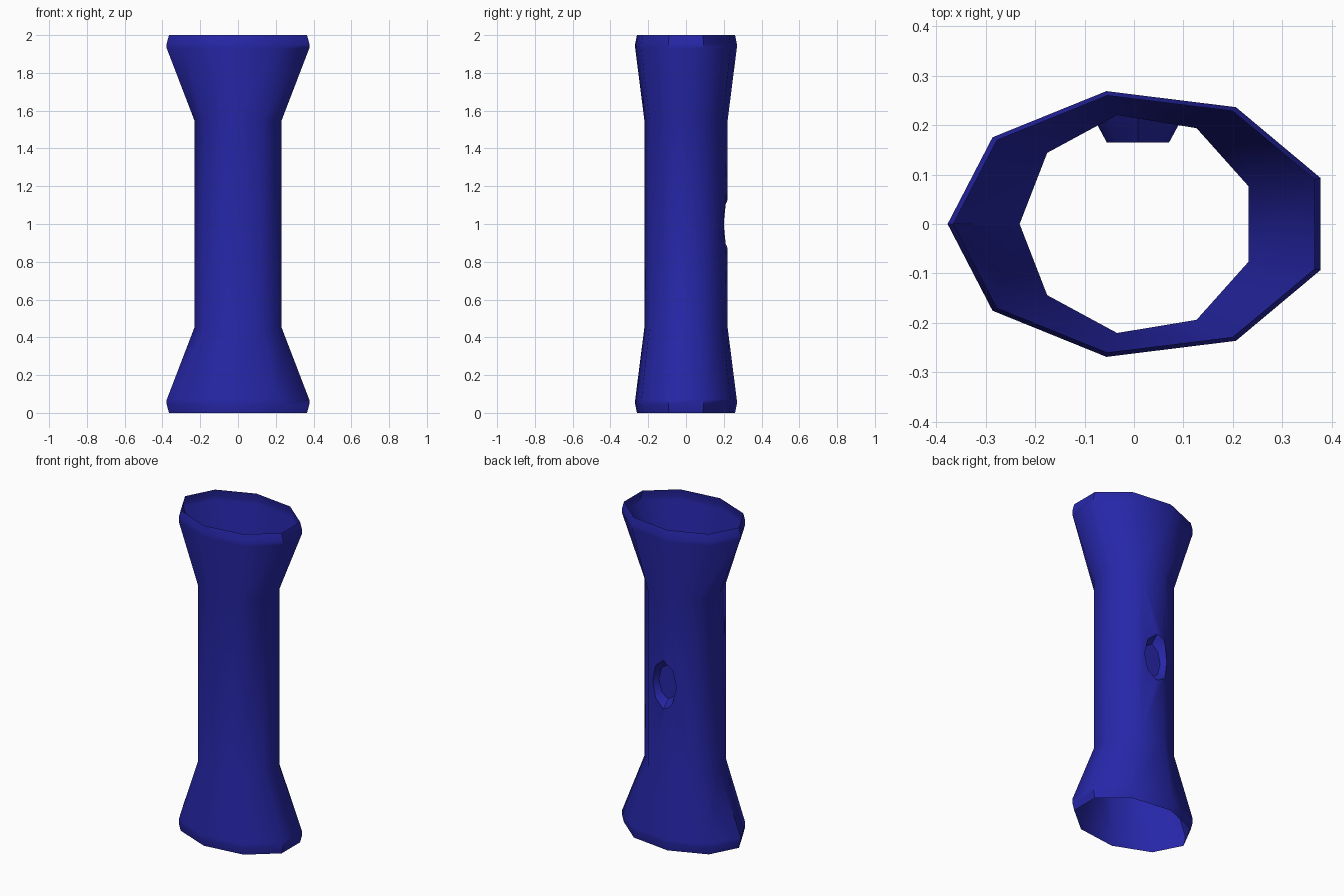
import bpy, bmesh, math

if "Cube" in bpy.data.objects:
    bpy.data.objects.remove(bpy.data.objects["Cube"])


def loft(name, rings):
    """Closed solid through a list of equal-length point rings."""
    bm = bmesh.new()
    loops = [[bm.verts.new(p) for p in ring] for ring in rings]
    n = len(loops[0])
    for a, b in zip(loops, loops[1:]):
        for i in range(n):
            j = (i + 1) % n
            bm.faces.new((a[i], a[j], b[j], b[i]))
    bm.faces.new(loops[0])
    bm.faces.new(loops[-1])
    bmesh.ops.recalc_face_normals(bm, faces=bm.faces)
    mesh = bpy.data.meshes.new(name)
    bm.to_mesh(mesh)
    bm.free()
    obj = bpy.data.objects.new(name, mesh)
    bpy.context.collection.objects.link(obj)
    return obj


def tube_ring(z, rx, ry):
    # nine-sided ellipse with a corner at -x, shifted to be centred on its width
    shift = rx * (1 - math.cos(math.radians(20))) / 2
    angles = [math.radians(20 + 40 * i) for i in range(9)]
    return [(shift + rx * math.cos(a), ry * math.sin(a), z) for a in angles]


def hole_ring(y, rx, rz):
    angles = [math.radians(45 * i) for i in range(8)]
    return [(0.008 + rx * math.cos(a), y, 1 + rz * math.sin(a)) for a in angles]


# flared tube, mirrored about z = 1
half = [(0, 0.377, 0.264), (0.045, 0.389, 0.273), (0.07, 0.389, 0.273), (0.45, 0.2387, 0.224)]
profile = half + [(2 - z, rx, ry) for z, rx, ry in reversed(half)]
tube = loft("flared_tube", [tube_ring(*p) for p in profile])

# tapered recess in the back
cutter = loft("recess_cutter", [hole_ring(0.165, 0.063, 0.107), hole_ring(0.265, 0.117, 0.199)])
cutter.hide_render = True
mod = tube.modifiers.new("recess", 'BOOLEAN')
mod.operation = 'DIFFERENCE'
mod.solver = 'EXACT'
mod.object = cutter
bpy.context.view_layer.objects.active = tube
tube.select_set(True)
cutter.select_set(False)
bpy.ops.object.modifier_apply(modifier=mod.name)
bpy.data.objects.remove(cutter)

# open both ends
bm = bmesh.new()
bm.from_mesh(tube.data)
caps = [f for f in bm.faces if all(v.co.z < 0.001 for v in f.verts) or all(v.co.z > 1.999 for v in f.verts)]
bmesh.ops.delete(bm, geom=caps, context='FACES')
bm.to_mesh(tube.data)
bm.free()

# smooth blue finish
bpy.ops.object.shade_smooth_by_angle(angle=math.radians(45))
mat = bpy.data.materials.new("blue")
mat.diffuse_color = (0.02, 0.02, 0.4, 1)
mat.use_nodes = True
mat.node_tree.nodes["Principled BSDF"].inputs["Base Color"].default_value = mat.diffuse_color
tube.data.materials.clear()
tube.data.materials.append(mat)
